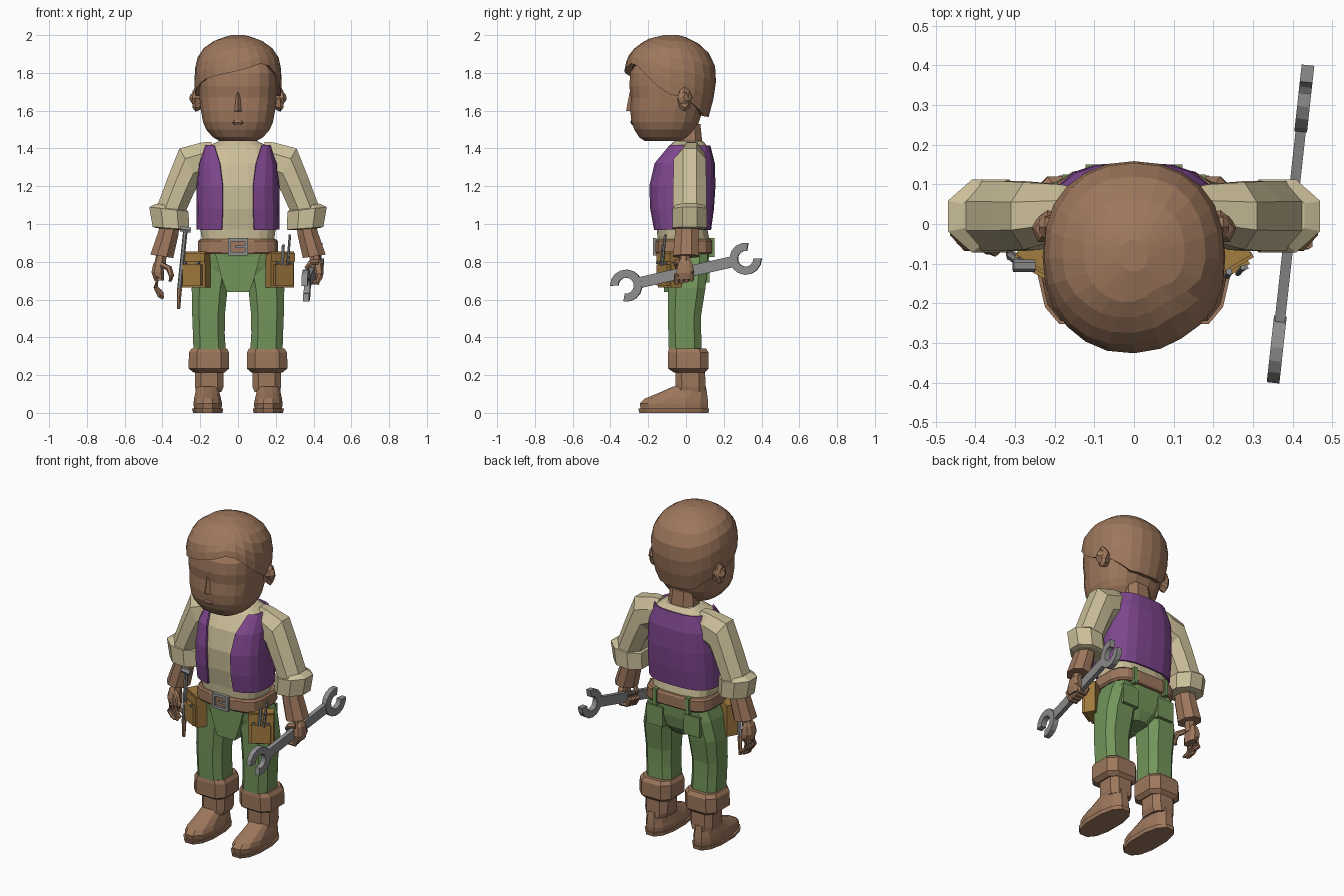
import bpy, bmesh, math
from mathutils import Vector, Matrix


def material(name, rgb):
    m = bpy.data.materials.new(name)
    m.diffuse_color = (*rgb, 1)
    return m


BROWN = material("warm_brown", (0.34, 0.185, 0.108))
CREAM = material("cream", (0.60, 0.52, 0.32))
PURPLE = material("purple", (0.21, 0.062, 0.27))
GREEN = material("green", (0.17, 0.30, 0.105))
TAN = material("tan_leather", (0.36, 0.20, 0.05))
GREY = material("steel_grey", (0.27, 0.27, 0.27))


def finish(name, bm, mat):
    bmesh.ops.recalc_face_normals(bm, faces=bm.faces[:])
    me = bpy.data.meshes.new(name)
    bm.to_mesh(me)
    bm.free()
    me.materials.append(mat)
    ob = bpy.data.objects.new(name, me)
    bpy.context.collection.objects.link(ob)
    return ob


def skin(name, rings, mat, caps=True, closed=True):
    """Bridge a list of equal-length rings of points."""
    bm = bmesh.new()
    vs = [[bm.verts.new(p) for p in r] for r in rings]
    n = len(vs[0])
    for a, b in zip(vs, vs[1:]):
        for i in range(n if closed else n - 1):
            j = (i + 1) % n
            bm.faces.new((a[i], a[j], b[j], b[i]))
    if caps:
        bm.faces.new(vs[0])
        bm.faces.new(vs[-1])
    return finish(name, bm, mat)


def power(v, p):
    return math.copysign(abs(v) ** (2 / p), v)


def oval(x0, x1, y0, y1, a, p):
    """Point on a rounded rectangle; angle 0 faces the front."""
    return ((x0 + x1) / 2 + (x1 - x0) / 2 * power(math.sin(a), p),
            (y0 + y1) / 2 - (y1 - y0) / 2 * power(math.cos(a), p))


def loft(name, rows, mat, n=12, p=3, s=1):
    """Rows are (z, x0, x1, y0, y1)."""
    rings = []
    for z, x0, x1, y0, y1 in rows:
        pts = [oval(x0, x1, y0, y1, math.tau * (i + .5) / n, p) for i in range(n)]
        rings.append([(s * x, y, z) for x, y in pts])
    return skin(name, rings, mat)


def limb(name, rows, mat, s):
    """Eight-sided tube; rows are (outer x, outer z, inner x, inner z, y, half depth)."""
    rings, k = [], 1 / math.cos(math.pi / 8)
    for xo, zo, xi, zi, y, d in rows:
        ring = []
        for i in range(8):
            a = math.tau * (i + .5) / 8
            w, v = math.cos(a) * k / 2, math.sin(a) * k * d
            ring.append((s * ((xo + xi) / 2 + (xo - xi) * w), y + v, (zo + zi) / 2 + (zo - zi) * w))
        rings.append(ring)
    return skin(name, rings, mat)


def rod(name, path, radii, mat, n=6):
    """Tapered tube along a path of points."""
    pts = [Vector(p) for p in path]
    rings = []
    for i, c in enumerate(pts):
        d = pts[min(i + 1, len(pts) - 1)] - pts[max(i - 1, 0)]
        q = d.to_track_quat('Z', 'Y')
        rings.append([c + q @ Vector((math.cos(math.tau * k / n), math.sin(math.tau * k / n), 0)) * radii[i]
                      for k in range(n)])
    return skin(name, rings, mat)


def box(name, c, size, mat, rz=0):
    bm = bmesh.new()
    bmesh.ops.create_cube(bm, size=1, matrix=Matrix.Translation(c) @ Matrix.Rotation(rz, 4, 'Z')
                          @ Matrix.Diagonal((*size, 1)))
    return finish(name, bm, mat)


def lookup(table, z):
    for a, b in zip(table, table[1:]):
        if z <= b[0]:
            t = max(0, (z - a[0]) / (b[0] - a[0]))
            return [u + (v - u) * t for u, v in zip(a[1:], b[1:])]
    return table[-1][1:]


def sym(rows):
    return [(z, -w, w, y0, y1) for z, w, y0, y1 in rows]


# Head, nose, mouth, ears and neck
loft("head", sym([(1.44, .10, -.22, -.02), (1.46, .135, -.25, .02), (1.50, .17, -.275, .05),
                  (1.54, .187, -.29, .07), (1.60, .198, -.297, .09), (1.67, .206, -.293, .12),
                  (1.73, .21, -.302, .13), (1.80, .21, -.297, .14), (1.88, .18, -.25, .10)]), BROWN, 20, 2.6)
skin("nose", [[(-.028, -.285, 1.595), (0, -.317, 1.60), (.028, -.285, 1.595), (0, -.28, 1.58)],
              [(-.012, -.285, 1.70), (0, -.298, 1.70), (.012, -.285, 1.70), (0, -.28, 1.70)]], BROWN)
loft("lips", sym([(1.525, .03, -.288, -.2), (1.537, .045, -.297, -.2), (1.55, .03, -.294, -.2)]), BROWN, 8)
loft("neck", sym([(1.38, .10, -.05, .09), (1.44, .09, -.05, .09), (1.53, .08, -.05, .08)]), BROWN, 8, 2.4)
for s in (-1, 1):
    rod("ear", [(s * .195, -.01, 1.665), (s * .23, -.005, 1.668), (s * .245, .005, 1.672)],
        [.036, .042, .022], BROWN, 8).scale = (1, 1, 1)
    skin("ear_lobe", [[(s * x, -.008 + r * .55 * math.cos(k), 1.66 + r * math.sin(k))
                       for k in [math.tau * i / 8 for i in range(8)]]
                      for x, r in ((.19, .05), (.225, .066), (.24, .045))], BROWN)

# Hair cap with a swept fringe
HAIR = [(1.56, .20, -.28, .118), (1.68, .228, -.315, .150), (1.80, .232, -.328, .164), (1.88, .216, -.313, .142),
        (1.94, .175, -.265, .09), (1.98, .11, -.20, .03), (2.0, .035, -.12, -.04)]
EDGE = [(-180, 1.565), (-150, 1.57), (-105, 1.67), (-80, 1.70), (-50, 1.765), (0, 1.81), (38, 1.86),
        (60, 1.79), (85, 1.69), (105, 1.67), (150, 1.57), (180, 1.565)]
rings = []
for lvl in range(-1, 8):
    ring = []
    for i in range(24):
        deg = -180 + 15 * i
        low = lookup(EDGE, deg)[0]
        z = low + (2.0 - low) * math.sin(max(lvl, 0) / 7 * math.pi / 2)
        w, y0, y1 = lookup(HAIR, z)
        inset = .04 if lvl < 0 else 0
        x, y = oval(-w + inset, w - inset, y0 + inset, y1 - inset, math.radians(deg), 2.2)
        ring.append((x, y, z + (.012 if lvl < 0 else 0)))
    rings.append(ring)
skin("hair", rings, BROWN)

# Shirt body and open vest
BODY = [(.89, .19, -.15, .13), (.97, .20, -.155, .115), (1.08, .202, -.175, .13), (1.20, .20, -.18, .138),
        (1.32, .19, -.155, .135), (1.41, .165, -.095, .115), (1.44, .10, -.06, .09)]
loft("shirt", sym(BODY), CREAM, 20, 2.9)
rings = []
for z, edge in ((.97, .085), (1.08, .08), (1.20, .08), (1.32, .095), (1.415, .125)):
    w, y0, y1 = lookup(BODY, z)
    w, y0, y1 = w + .013, y0 - .012, y1 + .012
    a0 = math.asin((edge / w) ** 1.45)
    ring = [oval(-w, w, y0, y1, a0 + (math.tau - 2 * a0) * i / 18, 2.9) for i in range(19)]
    rings.append([(x, y, z) for x, y in ring])
vest = skin("vest", rings, PURPLE, caps=False, closed=False)
mod = vest.modifiers.new("thickness", 'SOLIDIFY')
mod.thickness, mod.offset = .012, 0

# Belt with buckle
loft("belt", sym([(.84, .205, -.155, .14), (.85, .215, -.162, .147), (.91, .213, -.162, .147),
                  (.92, .203, -.155, .14)]), BROWN, 16, 3.6)
for s in (-1, 1):
    box("buckle_side", (s * .045, -.165, .88), (.018, .02, .09), GREY)
    box("buckle_bar", (0, -.165, .88 + s * .037), (.10, .02, .017), GREY)
box("buckle_pin", (.015, -.168, .88), (.06, .012, .012), GREY)

# Trouser hips and fly panel
loft("trouser_hips", sym([(.65, .06, -.07, .07), (.70, .12, -.10, .105), (.77, .205, -.11, .12),
                          (.86, .20, -.125, .125)]), GREEN, 14, 3)
skin("fly_panel", [[(-.06, y, .64), (.06, y, .64), (.085, y, .71), (.12, y, .84), (-.12, y, .84), (-.085, y, .71)]
                   for y in (-.117, -.05)], GREEN)

for s in (-1, 1):
    # Legs with back pockets
    loft("trouser_leg", [(.32, .06, .24, -.095, .088), (.42, .066, .243, -.098, .085), (.52, .065, .247, -.10, .085),
                         (.66, .05, .25, -.10, .108), (.78, .03, .225, -.10, .12), (.84, .03, .20, -.10, .12)],
         GREEN, 8, 3.2, s)
    box("back_pocket", (s * .125, .108, .75), (.11, .035, .12), GREEN)
    box("belt_loop", (s * .11, .135, .875), (.025, .03, .10), GREEN)
    # Boots
    loft("boot_cuff", [(.215, .065, .24, -.07, .105), (.235, .042, .267, -.10, .125), (.32, .042, .265, -.10, .125),
                       (.342, .055, .25, -.095, .11)], BROWN, 8, 3.4, s)
    loft("boot_shaft", [(.11, .085, .225, -.07, .11), (.14, .072, .232, -.06, .107), (.23, .072, .232, -.06, .105)],
         BROWN, 8, 3.2, s)
    loft("boot_foot", [(.02, .085, .235, -.245, .12), (.05, .082, .238, -.25, .122), (.075, .088, .235, -.225, .12),
                       (.105, .095, .228, -.15, .115), (.14, .10, .222, -.07, .108)], BROWN, 12, 2.4, s)
    loft("boot_sole", [(0, .08, .24, -.252, .125), (.022, .076, .246, -.258, .128)], BROWN, 12, 2.4, s)
    # Arms
    limb("sleeve", [(.14, 1.435, .14, 1.25, .035, .055), (.19, 1.432, .18, 1.23, .03, .07),
                    (.31, 1.40, .205, 1.215, .02, .085), (.37, 1.25, .235, 1.16, .02, .088),
                    (.43, 1.09, .275, 1.07, .02, .088)], CREAM, s)
    limb("sleeve_cuff", [(.43, 1.108, .285, 1.085, .02, .075), (.47, 1.09, .262, 1.066, .02, .092),
                         (.452, .985, .258, .97, .02, .092), (.43, .978, .28, .967, .02, .075)], CREAM, s)
    limb("forearm", [(.41, 1.0, .31, .99, .005, .06), (.425, .95, .317, .935, .003, .062),
                     (.464, .838, .343, .82, 0, .068)], BROWN, s)
    rod("wrist", [(s * .405, -.005, .84), (s * .415, -.008, .77)], [.028, .032], BROWN)
    # Tool pouches on the belt
    turn = s * math.radians(30)
    out = Vector((math.sin(turn), -math.cos(turn), 0))
    mid = Vector((s * .22, -.085, .76))
    box("pouch", mid, (.14, .065, .19), TAN, turn)
    box("pouch_pocket", mid + out * .035 + Vector((0, 0, -.03)), (.11, .03, .11), TAN, turn)
    box("pouch_flap", mid + out * .032 + Vector((0, 0, .065)), (.145, .016, .045), TAN, turn)
    for k in (-1, 1):
        side = Vector((math.cos(turn), math.sin(turn), 0)) * (.04 * k)
        box("rivet", mid + out * .052 + side + Vector((0, 0, .035)), (.014, .012, .014), GREY, turn)

# Hanging tools: hammer on one side, drivers on the other
rod("hammer_handle", [(-.315, -.075, .55), (-.31, -.08, .66)], [.009, .014], BROWN)
rod("hammer_shaft", [(-.31, -.08, .66), (-.278, -.105, .97)], [.012, .012], GREY)
rod("hammer_head", [(-.305, -.105, .975), (-.25, -.105, .967)], [.016, .016], GREY)
rod("driver", [(.262, -.125, .78), (.275, -.11, .945)], [.007, .007], GREY)
rod("short_driver", [(.235, -.13, .78), (.24, -.12, .89)], [.009, .009], GREY)

# Relaxed hand
loft("open_palm", [(.70, .39, .445, -.052, .042), (.745, .39, .46, -.055, .045), (.79, .395, .45, -.045, .035),
                   (.812, .40, .435, -.03, .02)], BROWN, 8, 2.8, -1)
for i in range(4):
    y, drop = -.042 + .026 * i, (.015, 0, .005, .025)[i]
    rod("finger", [(-.425, y, .72), (-.435, y, .665), (-.415, y, .62 + drop), (-.395, y, .605 + drop)],
        [.014, .0145, .013, .008], BROWN)
rod("thumb", [(-.405, -.035, .785), (-.365, -.062, .765), (-.352, -.068, .725), (-.36, -.068, .695)],
    [.015, .017, .015, .009], BROWN)

# Gripping hand
loft("grip_palm", [(.705, .41, .445, -.05, .035), (.74, .405, .455, -.055, .045), (.79, .395, .45, -.045, .035),
                   (.82, .39, .43, -.03, .02)], BROWN, 8, 2.8)
for i in range(4):
    y = -.05 + .026 * i
    z = .745 + .225 * y
    rod("grip_finger", [(.44, y, z), (.42, y, z - .045), (.38, y, z - .042), (.362, y, z - .005), (.37, y, z + .02)],
        [.014, .015, .015, .014, .009], BROWN)
rod("grip_thumb", [(.42, -.04, .80), (.385, -.055, .795), (.36, -.045, .765)], [.016, .017, .011], BROWN)

# Double-ended spanner held in the gripping hand
U = Vector((.11, 1, .225)).normalized()
W = Vector((1, -.11, 0)).normalized()
V = W.cross(U).normalized()
C = Vector((.395, 0, .745))


def spanner_point(u, v, w):
    return C + U * u + V * v + W * w


skin("spanner_bar", [[spanner_point(u, v, w) for v, w in ((-.029, -.013), (.029, -.013), (.029, .013), (-.029, .013))]
                     for u in (-.27, -.2, .2, .27)], GREY)
for s in (-1, 1):
    rings = []
    for i in range(13):
        a = math.radians(28 + 40 + 280 * i / 12)
        ca, sa = math.cos(a), math.sin(a)
        rings.append([spanner_point(s * (.326 + r * ca), s * r * sa, w)
                      for r, w in ((.085, -.016), (.085, .016), (.042, .016), (.042, -.016))])
    skin("spanner_jaw", rings, GREY)
